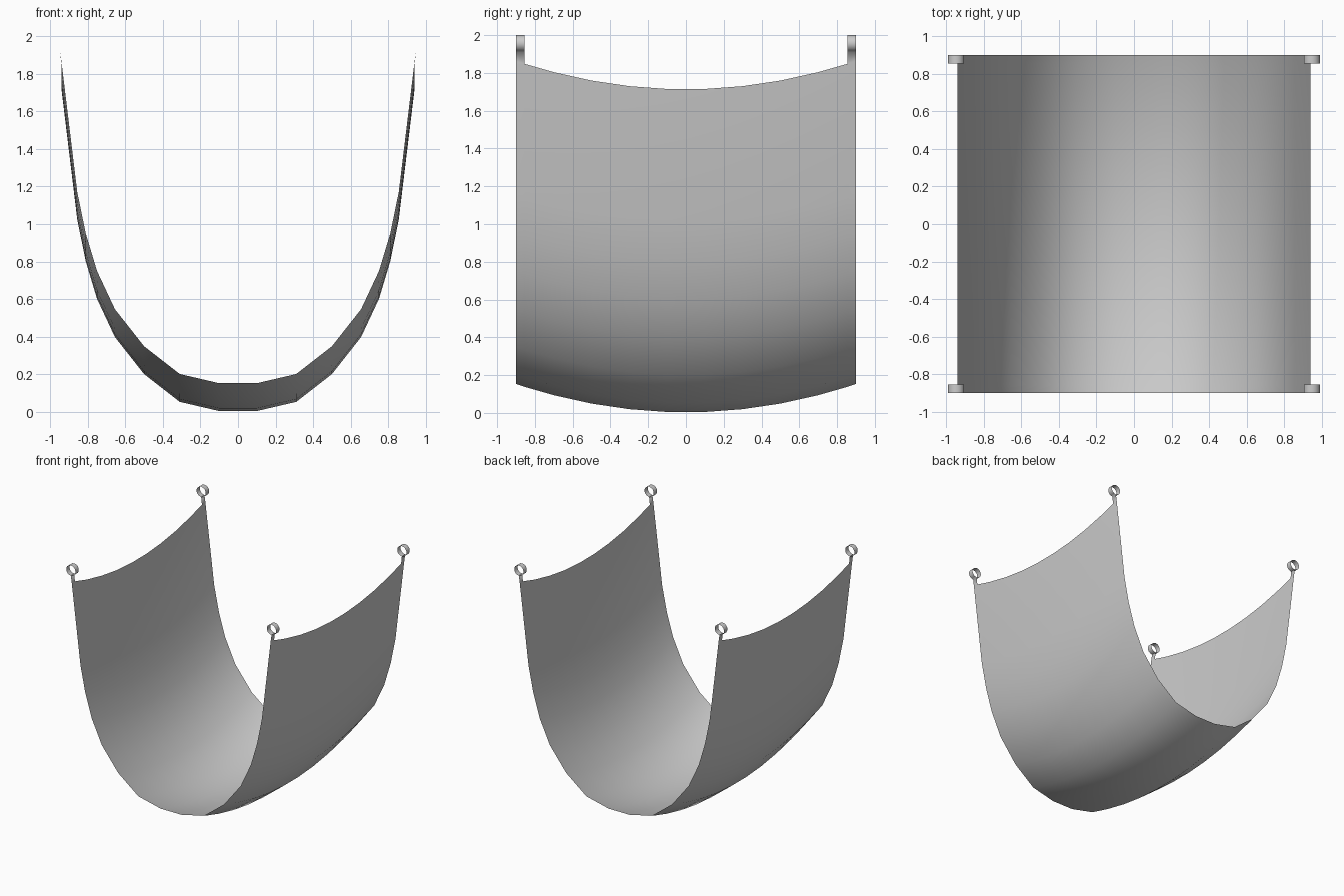
import bpy, bmesh, math

if "Cube" in bpy.data.objects:
    bpy.data.objects.remove(bpy.data.objects["Cube"])

def finish(name, verts, faces):
    me = bpy.data.meshes.new(name)
    me.from_pydata(verts, [], faces)
    ob = bpy.data.objects.new(name, me)
    bpy.context.collection.objects.link(ob)
    bm = bmesh.new()
    bm.from_mesh(me)
    bmesh.ops.recalc_face_normals(bm, faces=bm.faces)
    bm.to_mesh(me)
    bm.free()
    me.shade_smooth()
    return ob

# U-shaped cross-section (right half, at the front/back rim)
half = [(0.10, 0.153), (0.31, 0.202), (0.50, 0.35), (0.655, 0.547), (0.75, 0.75),
        (0.81, 0.95), (0.855, 1.17), (0.939, 1.863)]
profile = [(-x, z) for x, z in reversed(half)] + half
rows_half = [0.1, 0.3, 0.5, 0.7, 0.855, 0.9]
rows = [-y for y in reversed(rows_half)] + rows_half

def sag(y):
    return 0.185 * (0.81 - y * y)

# sagging cloth seat, a single thin surface
n = len(profile)
verts = [(x, y, z - sag(y)) for y in rows for x, z in profile]
faces = [(j * n + i, j * n + i + 1, (j + 1) * n + i + 1, (j + 1) * n + i)
         for j in range(len(rows) - 1) for i in range(n - 1)]
finish("sling_seat", verts, faces)

# corner straps: short tab rising from the cloth into a rolled loop
R, CX, CZ, SIDES = 0.044, 0.946, 1.956, 14
for sx in (-1, 1):
    for sy in (-1, 1):
        path = [(0.939, None), (CX, CZ - R)]
        path += [(CX + R * math.sin(2 * math.pi * k / SIDES),
                  CZ - R * math.cos(2 * math.pi * k / SIDES)) for k in range(1, SIDES + 1)]
        v = []
        for x, z in path:
            for y in (0.855, 0.9):
                v.append((sx * x, sy * y, 1.863 - sag(y) if z is None else z))
        f = [(2 * k, 2 * k + 1, 2 * k + 3, 2 * k + 2) for k in range(len(path) - 1)]
        side = "right" if sx > 0 else "left"
        end = "back" if sy > 0 else "front"
        finish(f"hanging_loop_{end}_{side}", v, f)
